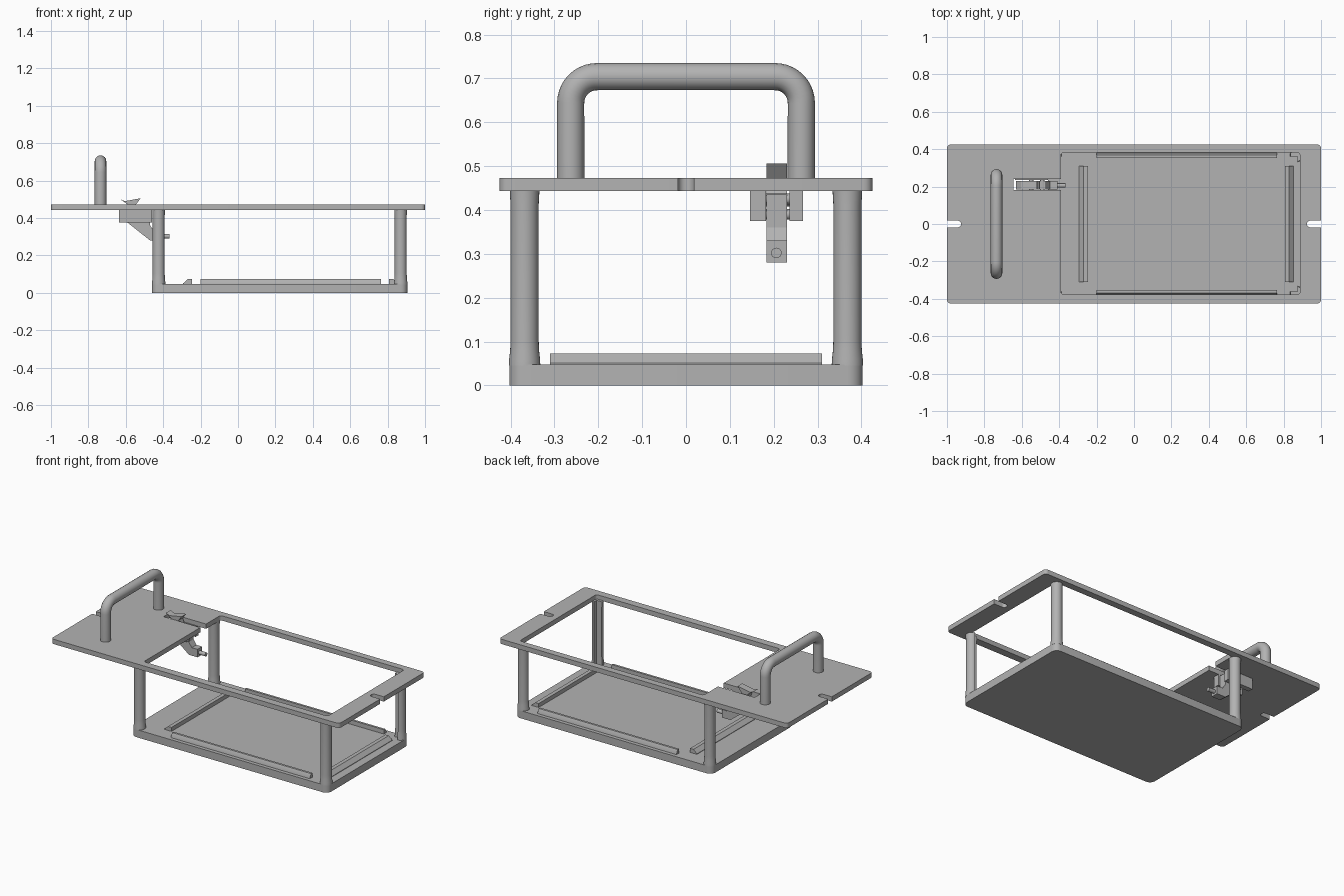
import bpy, bmesh, math
from mathutils import Vector, Matrix

cube = bpy.data.objects.get("Cube")
if cube:
    bpy.data.objects.remove(cube, do_unlink=True)

grey = bpy.data.materials.new("plain grey")
grey.use_nodes = True
grey.diffuse_color = (0.45, 0.45, 0.45, 1)
grey.node_tree.nodes["Principled BSDF"].inputs["Base Color"].default_value = grey.diffuse_color

# Maps a drawn (u, v) profile with depth w into the model
FLAT = Matrix.Identity(4)
ALONG_X = Matrix(((0, 0, 1, 0), (1, 0, 0, 0), (0, 1, 0, 0), (0, 0, 0, 1)))   # u = y, v = z
ALONG_Y = Matrix(((1, 0, 0, 0), (0, 0, -1, 0), (0, 1, 0, 0), (0, 0, 0, 1)))  # u = x, v = z


def finish(name, mesh):
    obj = bpy.data.objects.new(name, mesh)
    bpy.context.collection.objects.link(obj)
    mesh.materials.clear()
    mesh.materials.append(grey)
    bpy.ops.object.select_all(action='DESELECT')
    obj.select_set(True)
    bpy.context.view_layer.objects.active = obj
    bpy.ops.object.shade_smooth_by_angle(angle=math.radians(32))


def fillet(points, steps=6, closed=True):
    """Round each (x, y, radius) corner of an outline."""
    out, n = [], len(points)
    for i, (x, y, r) in enumerate(points):
        p = Vector((x, y))
        if r == 0 or (not closed and i in (0, n - 1)):
            out.append(p)
            continue
        a = (Vector(points[i - 1][:2]) - p).normalized()
        b = (Vector(points[(i + 1) % n][:2]) - p).normalized()
        half = a.angle(b) / 2
        turn = math.pi - 2 * half
        centre = p + (a + b).normalized() * r / math.sin(half)
        start, end = p + a * r / math.tan(half) - centre, p + b * r / math.tan(half) - centre
        for k in range(steps + 1):
            t = k / steps
            out.append(centre + (start * math.sin((1 - t) * turn) + end * math.sin(t * turn)) / math.sin(turn))
    return out


def arc(radius, start, end, steps):
    angles = [math.radians(start + (end - start) * k / steps) for k in range(steps + 1)]
    return [(radius * math.cos(a), radius * math.sin(a)) for a in angles]


def loft(name, outline, levels, matrix=FLAT, centre=(0, 0)):
    """Stack scaled copies of an outline at (depth, scale) levels."""
    bm = bmesh.new()
    rings = []
    for w, s in levels:
        ring = []
        for p in outline:
            q = Vector(centre) + Vector(p) * s
            ring.append(bm.verts.new(matrix @ Vector((q.x, q.y, w))))
        rings.append(ring)
    n = len(outline)
    for lo, hi in zip(rings, rings[1:]):
        for i in range(n):
            bm.faces.new((lo[i], lo[(i + 1) % n], hi[(i + 1) % n], hi[i]))
    bm.faces.new(rings[0][::-1])
    bm.faces.new(rings[-1])
    bmesh.ops.recalc_face_normals(bm, faces=bm.faces)
    mesh = bpy.data.meshes.new(name)
    bm.to_mesh(mesh)
    bm.free()
    finish(name, mesh)


def prism(name, outline, w0, w1, matrix=FLAT, centre=(0, 0)):
    loft(name, outline, [(w0, 1), (w1, 1)], matrix, centre)


def curve_mesh(name, setup, splines, closed=True, offset=(0, 0, 0)):
    curve = bpy.data.curves.new(name + "_curve", 'CURVE')
    for key, value in setup.items():
        setattr(curve, key, value)
    for pts in splines:
        sp = curve.splines.new('POLY')
        sp.points.add(len(pts) - 1)
        for point, p in zip(sp.points, pts):
            point.co = (*p, 0, 1) if len(p) == 2 else (*p, 1)
        sp.use_cyclic_u = closed
    temp = bpy.data.objects.new(name + "_path", curve)
    bpy.context.collection.objects.link(temp)
    bpy.context.view_layer.update()
    graph = bpy.context.evaluated_depsgraph_get()
    mesh = bpy.data.meshes.new_from_object(temp.evaluated_get(graph))
    bpy.data.objects.remove(temp, do_unlink=True)
    mesh.transform(Matrix.Translation(offset))
    finish(name, mesh)


# Top plate with end slots, large opening and latch slot
half_outline = [(-1, -.425, .02), (1, -.425, .02), (1, -.018, 0),
                (.925, -.018, .0175), (.925, .018, .0175), (1, .018, 0)]
outer = half_outline + [(-x, -y, r) for x, y, r in half_outline]
opening = [(-.39, -.378, .015), (.887, -.378, .015), (.887, .383, .015), (-.39, .383, .015),
           (-.39, .24, 0), (-.645, .24, 0), (-.645, .183, 0), (-.39, .183, 0)]
curve_mesh("top_plate", dict(dimensions='2D', fill_mode='BOTH', extrude=.015),
           [fillet(outer), fillet(opening)], offset=(0, 0, .458))

# Base plate
prism("base_plate", fillet([(-.46, -.403, .035), (.905, -.403, .035),
                            (.905, .403, .035), (-.46, .403, .035)]), 0, .048)

# Corner posts: round at the handle end, notched inside at the other
levels = [(.045, 1.12), (.06, 1.1), (.08, 1.03), (.105, 1), (.41, 1), (.446, 1.06)]
circle = arc(.032, 0, 360, 32)[:-1]
notched = arc(.032, -83, 191, 28) + [(.004, -.006)]
for side, label in ((-1, "front"), (1, "back")):
    loft(label + "_round_post", circle, levels, centre=(-.424, side * .368))
    loft(label + "_notched_post", [(x, y * side) for x, y in notched], levels,
         centre=(.87, side * .368))

# Locating rails with an outward slope
for side, label in ((-1, "front"), (1, "back")):
    prism(label + "_rail", [(side * .354, .045), (side * .38, .045), (side * .38, .052),
                            (side * .368, .075), (side * .354, .075)], -.2, .765, ALONG_X)
for inner, out, label in ((-.245, -1, "right"), (.806, 1, "left")):
    prism(label + "_rail", [(inner, .045), (inner + out * .048, .045), (inner + out * .048, .051),
                            (inner + out * .024, .073), (inner, .073)], -.31, .31, ALONG_Y)

# Carrying handle
path = fillet([(-.263, .46, 0), (-.263, .704, .06), (.263, .704, .06), (.263, .46, 0)], 10, False)
curve_mesh("handle", dict(dimensions='3D', bevel_depth=.031, bevel_resolution=6, use_fill_caps=True),
           [[(-.735, y, z) for y, z in path]], closed=False)

# Latch: side brackets, thumb lever, hooked arm, pivots and pin
for y0, y1, label in ((.146, .182, "front"), (.236, .267, "back")):
    prism(label + "_latch_bracket", [(-.635, .375), (-.46, .375), (-.46, .445), (-.635, .445)],
          -y0, -y1, ALONG_Y)
prism("latch_lever", [(-.63, .5), (-.605, .49), (-.52, .506), (-.545, .473), (-.525, .425),
                      (-.545, .405), (-.575, .43), (-.59, .473)], -.184, -.23, ALONG_Y)
prism("latch_arm", [(-.59, .375), (-.47, .28), (-.41, .28), (-.41, .33), (-.45, .33),
                    (-.47, .36), (-.47, .435), (-.505, .435), (-.515, .375)], -.184, -.23, ALONG_Y)
pivot = arc(.012, 0, 360, 16)[:-1]
for x, z in ((-.49, .425), (-.49, .39), (-.55, .42)):
    prism("latch_pivot", pivot, -.175, -.242, ALONG_Y, (x, z))
prism("latch_pin", pivot, -.45, -.365, ALONG_X, (.206, .302))
